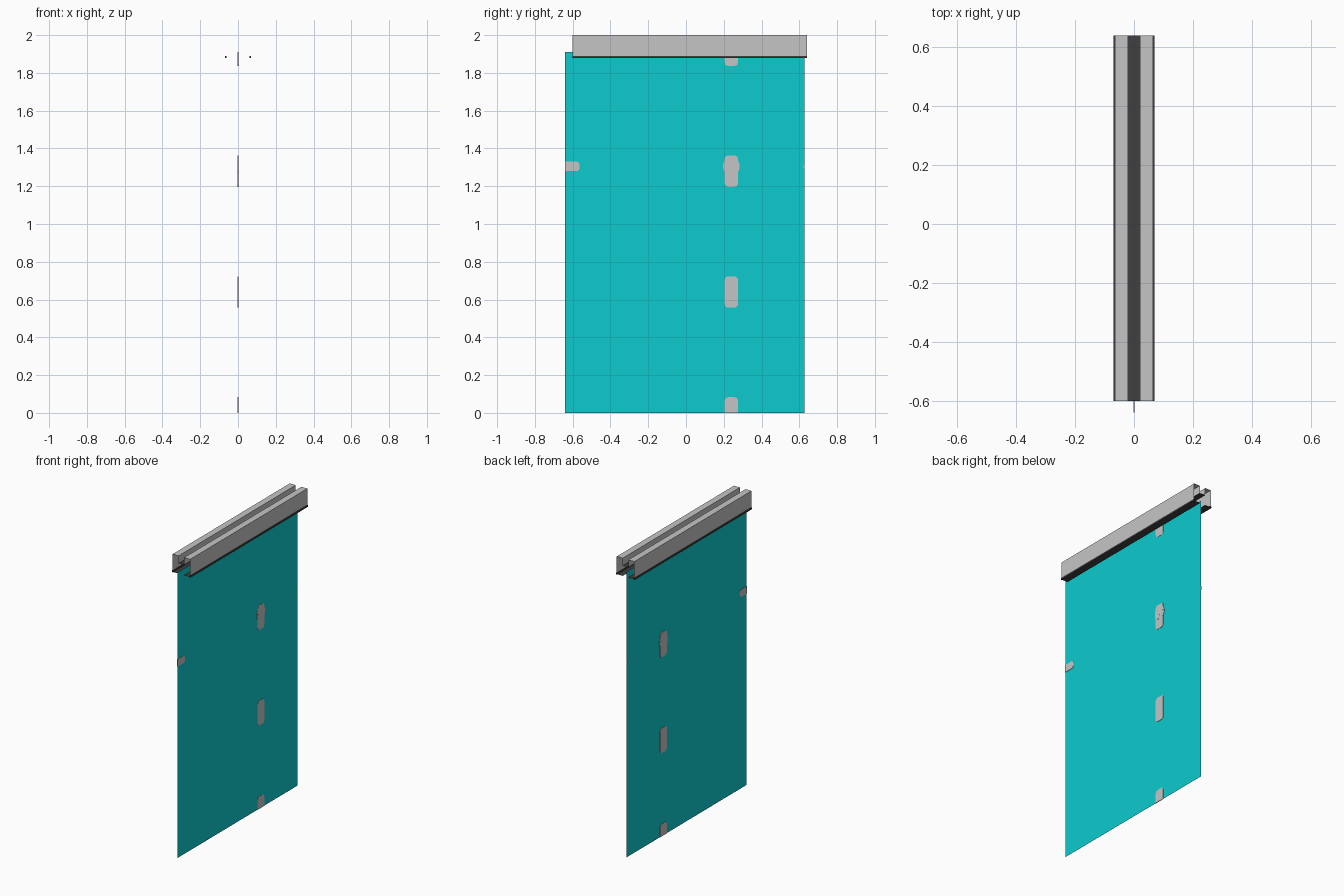
import bpy, math

if "Cube" in bpy.data.objects:
    bpy.data.objects.remove(bpy.data.objects["Cube"])


def material(name, rgb):
    m = bpy.data.materials.new(name)
    m.diffuse_color = (*rgb, 1)
    m.use_nodes = True
    m.node_tree.nodes["Principled BSDF"].inputs["Base Color"].default_value = m.diffuse_color
    return m


GREY = material("light_grey", (0.56, 0.56, 0.56))
DARK = material("charcoal", (0.05, 0.05, 0.05))
CYAN = material("cyan", (0.004, 0.6, 0.62))

Y0, Y1 = -0.6, 0.64      # rail ends
PY0, PY1 = -0.64, 0.628  # panel edges
PANEL_TOP = 1.91


def make(name, verts, faces, mat):
    me = bpy.data.meshes.new(name)
    me.from_pydata(verts, [], faces)
    me.materials.append(mat)
    ob = bpy.data.objects.new(name, me)
    bpy.context.collection.objects.link(ob)
    return ob


def sheet(name, profile, mat):
    """Sweep an open xz profile along the rail as a thin sheet."""
    n = len(profile)
    verts = [(x, y, z) for y in (Y0, Y1) for x, z in profile]
    faces = [(i, i + 1, n + i + 1, n + i) for i in range(n - 1)]
    return make(name, verts, faces, mat)


def plate(name, outline, half, mat):
    """Thin plate from a yz outline, centred on the panel."""
    n = len(outline)
    verts = [(x, y, z) for x in (-half, half) for y, z in outline]
    faces = [tuple(reversed(range(n))), tuple(range(n, 2 * n))]
    faces += [(i, (i + 1) % n, n + (i + 1) % n, n + i) for i in range(n)]
    return make(name, verts, faces, mat)


def rounded(y0, y1, z0, z1, r=0.018):
    """Rounded rectangle clipped to the panel edges."""
    pts = []
    for k, (cy, cz) in enumerate([(y1 - r, z1 - r), (y0 + r, z1 - r),
                                  (y0 + r, z0 + r), (y1 - r, z0 + r)]):
        for s in range(4):
            a = math.pi / 2 * (k + s / 3)
            p = (min(max(cy + r * math.cos(a), PY0), PY1),
                 min(max(cz + r * math.sin(a), 0), PANEL_TOP))
            if p not in pts:
                pts.append(p)
    return pts


# hanging panel, a single sheet
make("panel", [(0, PY0, 0), (0, PY1, 0), (0, PY1, PANEL_TOP), (0, PY0, PANEL_TOP)],
     [(0, 1, 2, 3)], CYAN)

# grey dashes on the panel: a vertical row and a horizontal row
for i in range(4):
    c = 0.64 * i
    plate(f"vertical_dash_{i}", rounded(0.205, 0.275, c - 0.083, c + 0.083), 0.002, GREY)
plate("crossing_dot", rounded(0.197, 0.283, 1.265, 1.345, 0.03), 0.0025, GREY)
plate("crossing_tip", rounded(0.207, 0.273, 1.29, 1.363, 0.025), 0.003, GREY)
plate("left_dash", rounded(-0.7, -0.565, 1.28, 1.33, 0.012), 0.002, GREY)
plate("right_dash", rounded(0.623, 0.7, 1.29, 1.318, 0.008), 0.002, GREY)

# rail: two mirrored channels with dark feet, joined by a dark web
for side, s in (("left", -1), ("right", 1)):
    sheet(f"{side}_channel", [(s * 0.065, 1.885), (s * 0.065, 2.0),
                              (s * 0.021, 2.0), (s * 0.021, 1.95)], GREY)
    sheet(f"{side}_bottom_flange", [(s * 0.065, 1.882), (s * 0.02, 1.882)], DARK)
    bpy.ops.mesh.primitive_cube_add(size=1, location=(s * 0.065, (Y0 + Y1) / 2, 1.885))
    foot = bpy.context.object
    foot.name = f"{side}_foot"
    foot.scale = (0.01, Y1 - Y0, 0.011)
    foot.data.materials.append(DARK)
sheet("web", [(-0.021, 1.95), (0.021, 1.95)], DARK)
